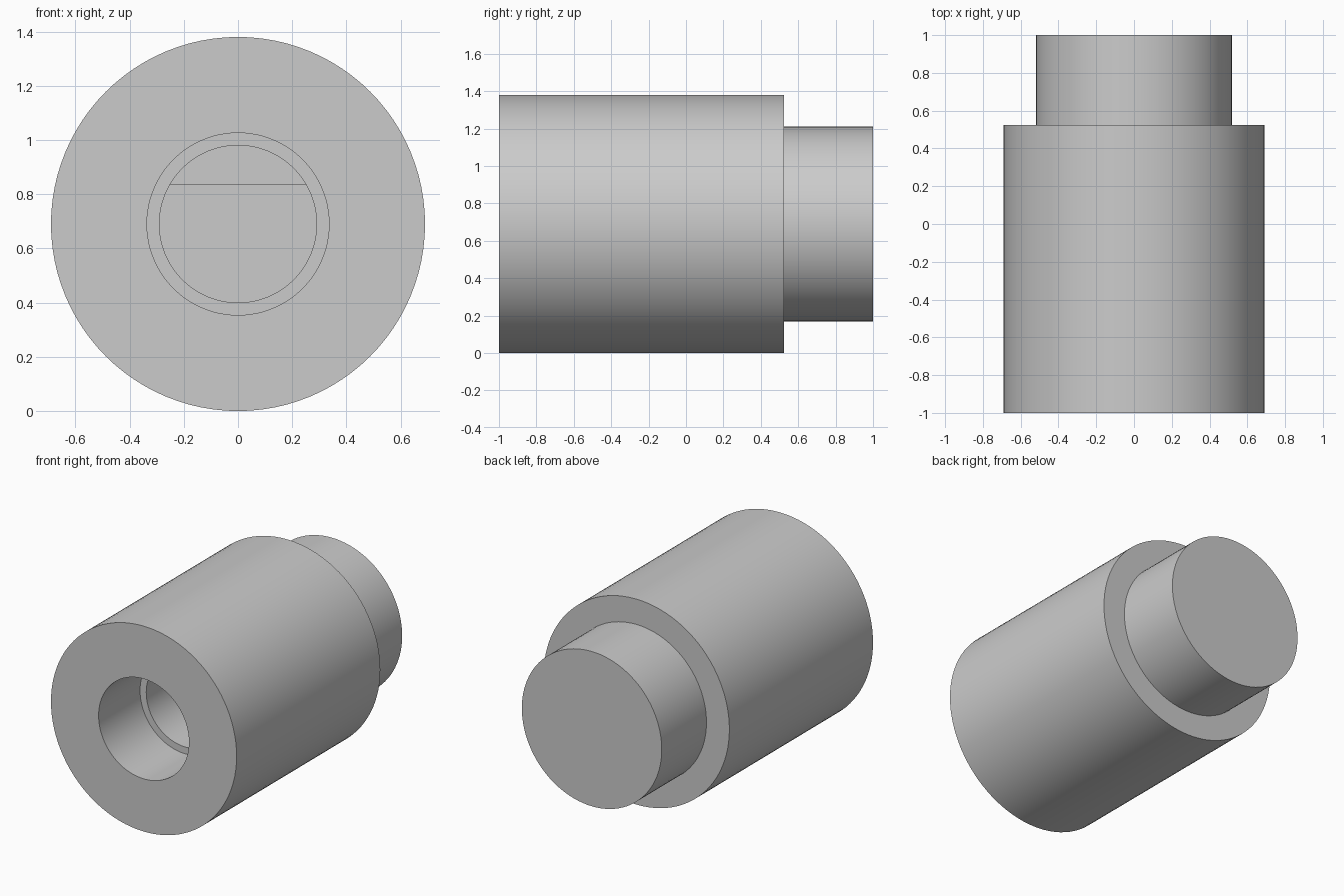
import bpy, bmesh
from math import sin, cos, pi, radians

if "Cube" in bpy.data.objects:
    bpy.data.objects.remove(bpy.data.objects["Cube"], do_unlink=True)

SEGMENTS = 96
AXIS_Z = 0.69
BORE_RADIUS = 0.29
FLAT_START, BORE_END = -0.1, 0.52

# Single plain grey material
grey = bpy.data.materials.new("plain_grey")
grey.use_nodes = True
colour = (0.6, 0.6, 0.6, 1)
grey.diffuse_color = colour
grey.node_tree.nodes["Principled BSDF"].inputs["Base Color"].default_value = colour

bm = bmesh.new()


def ring(radius, y):
    angles = [2 * pi * i / SEGMENTS for i in range(SEGMENTS)]
    return [bm.verts.new((radius * cos(a), y, AXIS_Z + radius * sin(a))) for a in angles]


def bridge(a, b):
    n = len(a)
    for i in range(n):
        j = (i + 1) % n
        bm.faces.new((a[i], a[j], b[j], b[i]))


# Turned profile: neck, shoulder, barrel, counterbore and bore
profile = [
    (0.52, 1), (0.52, 0.525), (0.69, 0.525), (0.69, -1),
    (0.336, -1), (0.336, -0.56), (BORE_RADIUS, -0.56), (BORE_RADIUS, FLAT_START),
]
rings = [ring(r, y) for r, y in profile]
bm.faces.new(rings[0])
for a, b in zip(rings, rings[1:]):
    bridge(a, b)

# D-shaped socket: a ledge above the flat, then the remaining bore to its floor
inner = rings[-1]
right_end, left_end = SEGMENTS // 12, 5 * SEGMENTS // 12
bm.faces.new(inner[right_end:left_end + 1])
d_start = inner[left_end:] + inner[:right_end + 1]
d_end = [bm.verts.new((v.co.x, BORE_END, v.co.z)) for v in d_start]
bridge(d_start, d_end)
bm.faces.new(d_end)

bmesh.ops.recalc_face_normals(bm, faces=bm.faces)
mesh = bpy.data.meshes.new("stepped_bushing")
bm.to_mesh(mesh)
bm.free()
mesh.materials.append(grey)

bushing = bpy.data.objects.new("stepped_bushing", mesh)
bpy.context.collection.objects.link(bushing)

# Smooth walls with crisp rims
bpy.ops.object.select_all(action="DESELECT")
bushing.select_set(True)
bpy.context.view_layer.objects.active = bushing
bpy.ops.object.shade_smooth_by_angle(angle=radians(25))
